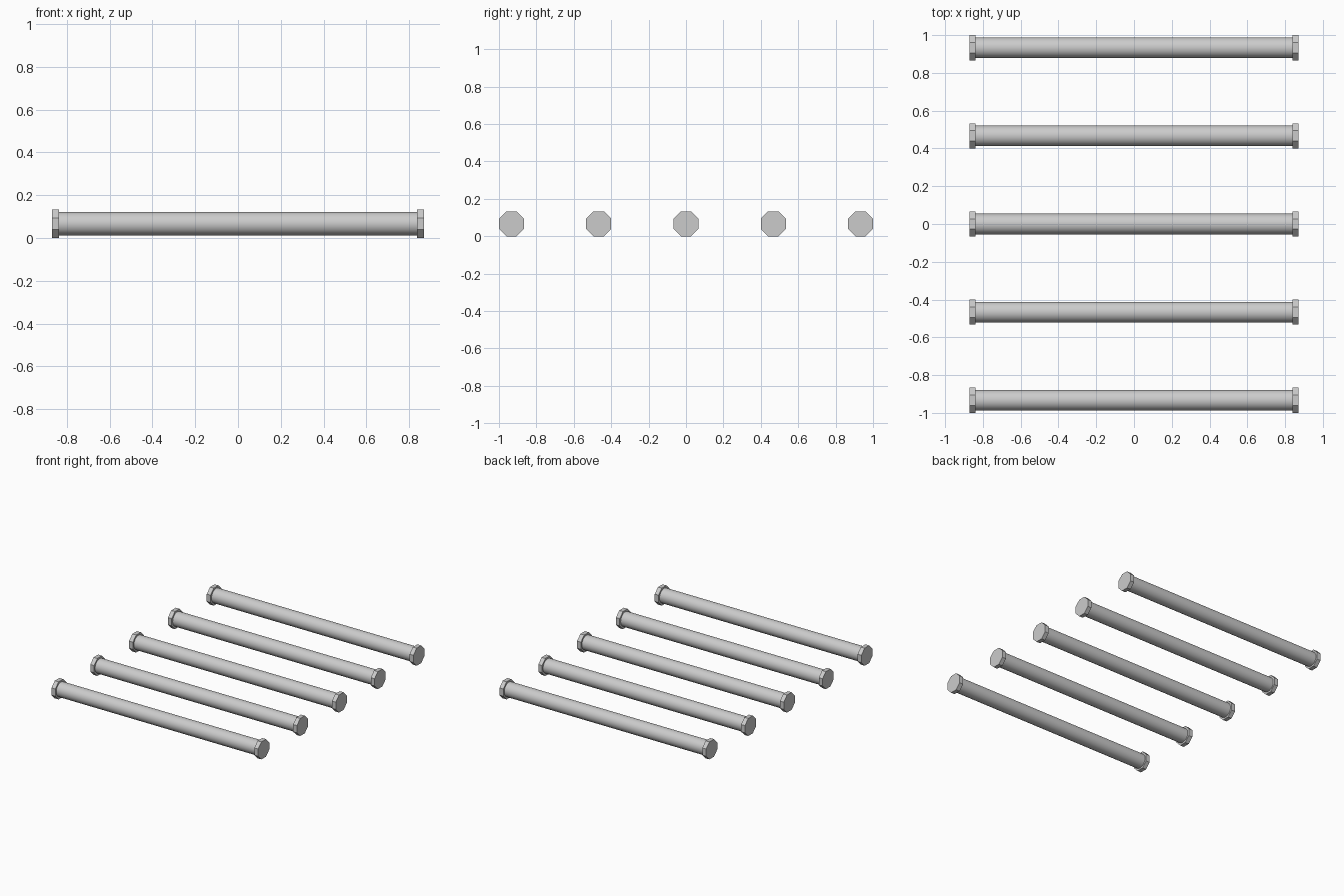
import bpy
from math import pi, cos, radians

if "Cube" in bpy.data.objects:
    bpy.data.objects.remove(bpy.data.objects["Cube"])

HALF = 0.0667            # half the width across the cap flats
SPACING = (1 - HALF) / 2


def rod(name, x0, x1, y, radius, sides, smooth=False):
    """Prism or cylinder lying along x, with flats facing up and down."""
    bpy.ops.mesh.primitive_cylinder_add(vertices=sides, radius=radius, depth=x1 - x0)
    ob = bpy.context.object
    ob.name = name
    ob.rotation_euler = (pi / sides, 0, 0)
    bpy.ops.object.transform_apply(location=False, rotation=True, scale=False)
    # turn half a facet about its own axis, then lay it along x
    ob.data.transform(ob.matrix_world.to_3x3().to_4x4())
    return ob


def rod_along_x(name, x0, x1, y, radius, sides, smooth=False):
    bpy.ops.mesh.primitive_cylinder_add(vertices=sides, radius=radius, depth=x1 - x0)
    ob = bpy.context.object
    ob.name = name
    ob.rotation_euler = (0, 0, pi / sides)
    bpy.ops.object.transform_apply(location=False, rotation=True, scale=False)
    ob.rotation_euler = (0, pi / 2, 0)
    ob.location = ((x0 + x1) / 2, y, HALF)
    bpy.ops.object.transform_apply(location=False, rotation=True, scale=False)
    if smooth:
        bpy.ops.object.shade_smooth_by_angle(angle=radians(30))
    return ob


for i in range(5):
    y = (i - 2) * SPACING
    # smooth round bar
    rod_along_x(f"bar_{i + 1}", -0.85, 0.85, y, 0.055, 32, smooth=True)
    # octagonal end caps
    cap_radius = HALF / cos(pi / 8)
    rod_along_x(f"left_cap_{i + 1}", -0.87, -0.838, y, cap_radius, 8)
    rod_along_x(f"right_cap_{i + 1}", 0.838, 0.87, y, cap_radius, 8)
